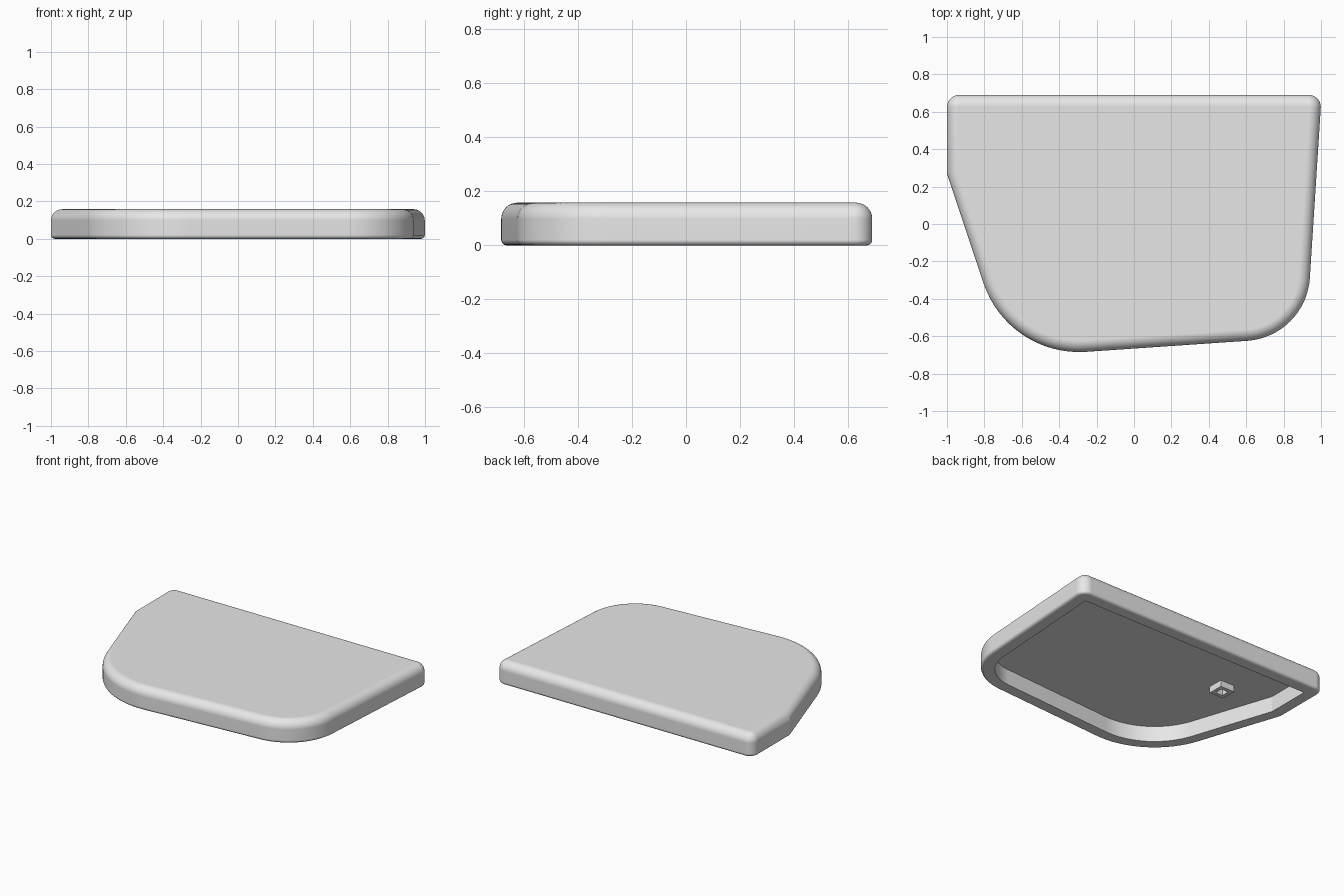
import bpy, bmesh, math
from mathutils import Vector

if "Cube" in bpy.data.objects:
    bpy.data.objects.remove(bpy.data.objects["Cube"])

grey = bpy.data.materials.new("plain_grey")
grey.use_nodes = True
grey.diffuse_color = (0.8, 0.8, 0.8, 1)
grey.node_tree.nodes["Principled BSDF"].inputs["Base Color"].default_value = (0.8, 0.8, 0.8, 1)

# Outline corners, counter-clockwise: x, y, corner radius
CORNERS = [(1.003, 0.69, 0.065), (-1, 0.69, 0.065), (-1, 0.27, 0),
           (-0.673, -0.712, 0.54), (0.92, -0.603, 0.36)]
STEPS = 16
HEIGHT, TOP_R, LOW_R = 0.158, 0.06, 0.02
RIM, CEILING = 0.09, 0.11


def outline(inset):
    """Rounded outline moved inward by a distance, always with the same point count."""
    pts, count = [], len(CORNERS)
    for i, (x, y, r) in enumerate(CORNERS):
        p = Vector((x, y))
        before = (p - Vector(CORNERS[i - 1][:2])).normalized()
        after = (Vector(CORNERS[(i + 1) % count][:2]) - p).normalized()
        n1, n2 = Vector((-before.y, before.x)), Vector((-after.y, after.x))
        miter = (n1 + n2) / (1 + n1.dot(n2))
        if r == 0:
            pts.append(p + miter * inset)
            continue
        radius = max(r - inset, 0)
        centre = p + miter * (inset + radius)
        start, turn = math.atan2(-n1.y, -n1.x), n1.angle(n2)
        for k in range(STEPS + 1):
            a = start + turn * k / STEPS
            pts.append(centre + radius * Vector((math.cos(a), math.sin(a))))
    return pts


def square(half, cx, cy):
    return [Vector((cx + sx * half, cy + sy * half))
            for sx, sy in ((1, 1), (-1, 1), (-1, -1), (1, -1))]


def skin(name, loops):
    """Bridge a stack of (points, height) loops and cap both ends."""
    bm = bmesh.new()
    rings = [[bm.verts.new((p.x, p.y, z)) for p in pts] for pts, z in loops]
    for a, b in zip(rings, rings[1:]):
        for i in range(len(a)):
            j = (i + 1) % len(a)
            bm.faces.new((a[i], a[j], b[j], b[i]))
    bm.faces.new(rings[0][::-1])
    bm.faces.new(rings[-1])
    bmesh.ops.remove_doubles(bm, verts=bm.verts, dist=0.0002)
    bmesh.ops.recalc_face_normals(bm, faces=bm.faces)
    mesh = bpy.data.meshes.new(name)
    bm.to_mesh(mesh)
    bm.free()
    mesh.materials.append(grey)
    obj = bpy.data.objects.new(name, mesh)
    bpy.context.collection.objects.link(obj)
    return obj


# Hollow lid: recess ceiling, recess wall, rim, rounded outer wall, flat top
profile = [(RIM, CEILING), (RIM, 0)]
for k in range(9):
    a = math.pi / 2 * k / 8
    profile.append((LOW_R * (1 - math.sin(a)), LOW_R * (1 - math.cos(a))))
for k in range(11):
    a = math.pi / 2 * k / 10
    profile.append((TOP_R * (1 - math.cos(a)), HEIGHT - TOP_R * (1 - math.sin(a))))
shell = skin("lid_shell", [(outline(d), z) for d, z in profile])

bpy.context.view_layer.objects.active = shell
shell.select_set(True)
bpy.ops.object.shade_smooth_by_angle(angle=math.radians(15))
weighted = shell.modifiers.new("flat_caps", 'WEIGHTED_NORMAL')
weighted.keep_sharp = True

# Small hollow square post under the ceiling
POST = (-0.58, 0.18)
skin("hollow_post", [(square(h, *POST), z) for h, z in
                     ((0.055, CEILING + 0.005), (0.055, 0.065), (0.028, 0.065), (0.028, CEILING - 0.002))])
